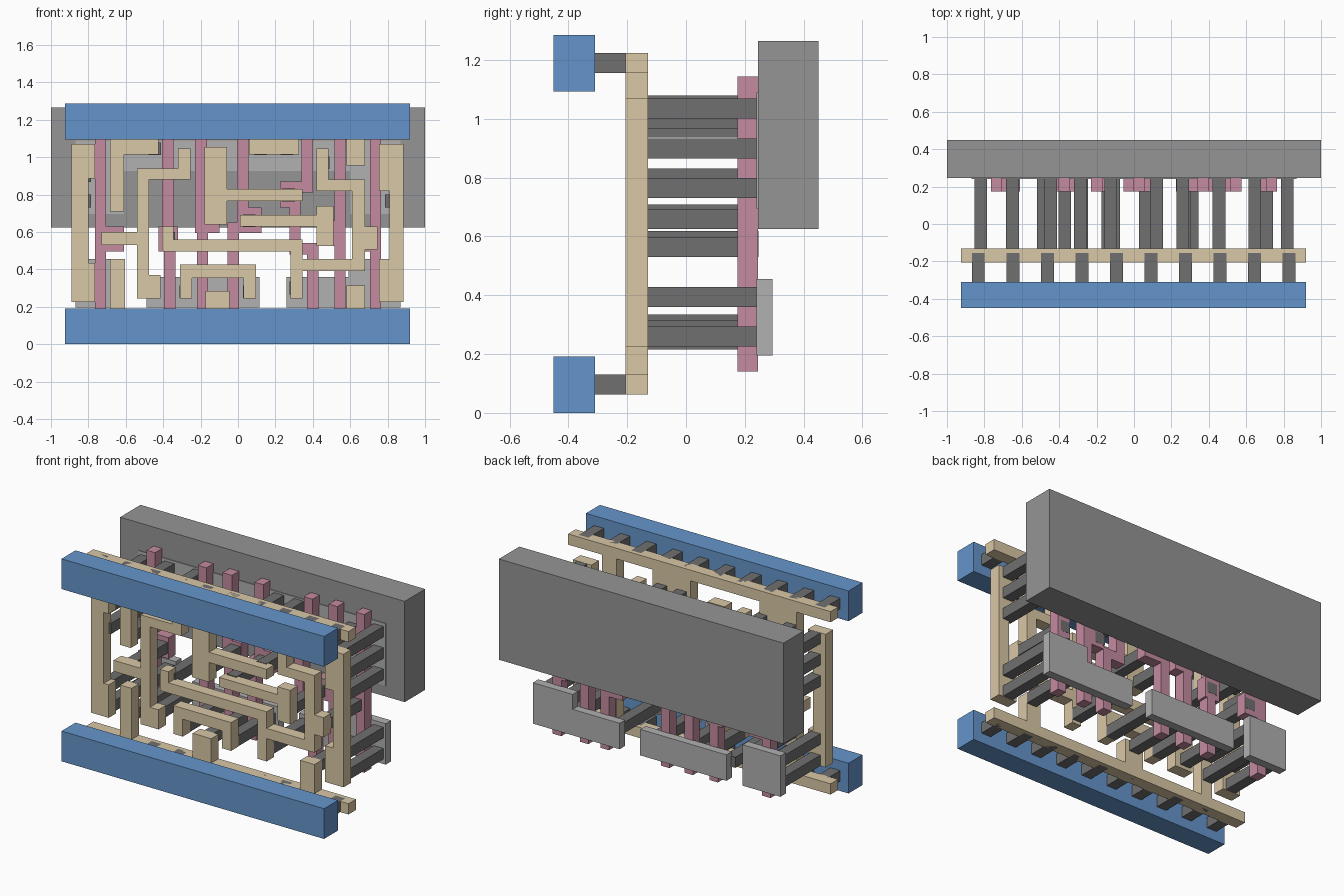
import bpy, bmesh


def material(name, rgb):
    m = bpy.data.materials.new(name)
    m.diffuse_color = (*rgb, 1)
    return m


BLUE = material("blue", (0.13, 0.30, 0.60))
TAN = material("tan", (0.70, 0.58, 0.38))
PINK = material("pink", (0.55, 0.26, 0.35))
DARK = material("dark_grey", (0.16, 0.16, 0.16))
GREY = material("grey", (0.30, 0.30, 0.30))
LIGHT = material("light_grey", (0.44, 0.44, 0.44))


def plate(name, y0, y1, mat, *rects):
    """Union of front-view rectangles (x0, x1, z0, z1), extruded from y0 to y1."""
    xs = sorted({v for r in rects for v in r[:2]})
    zs = sorted({v for r in rects for v in r[2:]})
    bm = bmesh.new()
    for xa, xb in zip(xs, xs[1:]):
        for za, zb in zip(zs, zs[1:]):
            cx, cz = (xa + xb) / 2, (za + zb) / 2
            if any(r[0] < cx < r[1] and r[2] < cz < r[3] for r in rects):
                bm.faces.new([bm.verts.new((x, y0, z)) for x, z in
                              ((xa, za), (xb, za), (xb, zb), (xa, zb))])
    bmesh.ops.remove_doubles(bm, verts=bm.verts, dist=1e-4)
    bmesh.ops.dissolve_limit(bm, angle_limit=0.01, verts=bm.verts, edges=bm.edges)
    out = bmesh.ops.extrude_face_region(bm, geom=bm.faces[:], use_keep_orig=True)
    moved = [g for g in out["geom"] if isinstance(g, bmesh.types.BMVert)]
    bmesh.ops.translate(bm, verts=moved, vec=(0, y1 - y0, 0))
    bmesh.ops.recalc_face_normals(bm, faces=bm.faces)
    me = bpy.data.meshes.new(name)
    bm.to_mesh(me)
    bm.free()
    me.materials.append(mat)
    ob = bpy.data.objects.new(name, me)
    bpy.context.collection.objects.link(ob)


def wire(name, *rects):
    plate(name, -0.205, -0.13, TAN, *rects)


def gate(name, *rects):
    plate(name, 0.175, 0.245, PINK, *rects)


def pin(name, x, z, y0, y1):
    plate(name, y0, y1, DARK, (x - .034, x + .034, z - .034, z + .034))


# Back slab
plate("back_slab", 0.245, 0.45, GREY, (-1, 1, .625, 1.265))

# Light pads behind the gates
D0, D1 = 0.24, 0.295
plate("upper_pad", D0, D1, LIGHT, (-.87, .87, .925, 1.09), (-.87, -.61, .695, 1.09),
      (.6, .87, .695, 1.09))
plate("lower_pad_left", D0, D1, LIGHT, (-.87, -.605, .195, .455))
plate("lower_pad_middle", D0, D1, LIGHT, (-.49, .115, .195, .36))
plate("lower_pad_right", D0, D1, LIGHT, (.26, .87, .195, .36), (.59, .87, .195, .455))

# Front rails, the strips behind them and the short pins joining the two
for label, z in (("lower", 0.096), ("upper", 1.19)):
    plate(label + "_rail", -0.45, -0.31, BLUE, (-.925, .92, z - .096, z + .096))
    for i in range(10):
        pin(label + "_rail_pin", -.832 + .1845 * i, z, -.31, -.155)
wire("lower_strip", (-.925, .92, .062, .13), (-.685, -.605, .1, .455),
     (-.175, -.045, .1, .285), (.58, .68, .1, .315))
wire("upper_strip", (-.925, .92, 1.156, 1.224), (-.685, -.425, 1.015, 1.18),
     (-.685, -.61, .71, 1.1), (.06, .325, 1.015, 1.18), (.58, .68, .955, 1.18))

# Winding wires
wire("left_end_wire", (-.89, -.80, .225, 1.07), (-.89, -.765, .885, 1.07),
     (-.89, -.765, .225, .435))
wire("right_end_wire", (.81, .885, .225, 1.07), (.755, .885, .82, 1.07),
     (.755, .885, .225, .455))
wire("hook_wire", (-.54, -.475, .245, .94), (-.54, -.255, .88, .94),
     (-.32, -.255, .88, 1.045), (-.54, -.415, .245, .37), (-.73, -.475, .53, .6))
wire("long_wire", (-.405, -.345, .495, .63), (-.405, .345, .495, .56),
     (.28, .345, .245, .56), (.28, .68, .39, .455), (.61, .68, .39, .88),
     (.42, .68, .82, .88), (.42, .485, .82, 1.045), (.61, .745, .505, .63))
wire("branch_wire", (-.18, -.06, .64, 1.055), (-.18, .345, .765, .83))
wire("arch_wire", (-.31, .095, .355, .425), (-.31, -.245, .245, .425),
     (.03, .095, .245, .425))
wire("short_wire", (.01, .51, .63, .69), (.42, .51, .525, .74))

# Upright gate bars
B, T = 0.14, 1.145
gate("gate_1", (-.765, -.705, B, T), (-.765, -.61, .495, .63))
gate("gate_2", (-.405, -.345, .56, T), (-.395, -.335, B, .56), (-.425, -.32, .495, .63))
gate("gate_3", (-.23, -.165, .6, T), (-.22, -.16, B, .65), (-.23, -.1, .595, .73))
gate("gate_4", (-.005, .055, .595, T), (-.055, .005, B, .65), (-.005, .125, .595, .73))
gate("gate_5", (.34, .4, .81, T), (.225, .4, .81, .87), (.225, .335, .73, .87),
     (.275, .335, .48, .87), (.275, .43, .48, .54), (.37, .43, B, .54))
gate("gate_6", (.515, .575, B, T), (.43, .575, .525, .66))
gate("gate_7", (.705, .765, B, T), (.675, .765, .495, .63))

# Long pins from the wires back to the gates and pads
pins = [(x, z) for x in (-.82, .82) for z in (1.035, .9, .765, .395, .26)]
pins += [(-.65, .9), (-.65, .765), (-.65, 1.04), (-.65, .395), (-.65, .26), (-.65, .565),
         (-.445, 1.045), (-.485, .3), (-.287, .97), (-.37, .565), (.31, .3), (.455, .97),
         (.71, .565), (-.125, .97), (-.14, .675), (.27, .798), (-.28, .28), (.06, .28),
         (.06, .66), (.455, .585), (.12, 1.045), (.26, 1.045), (.645, 1.0),
         (-.11, .25), (.645, .28)]
for x, z in pins:
    pin("long_pin", x, z, -.15, .246)
